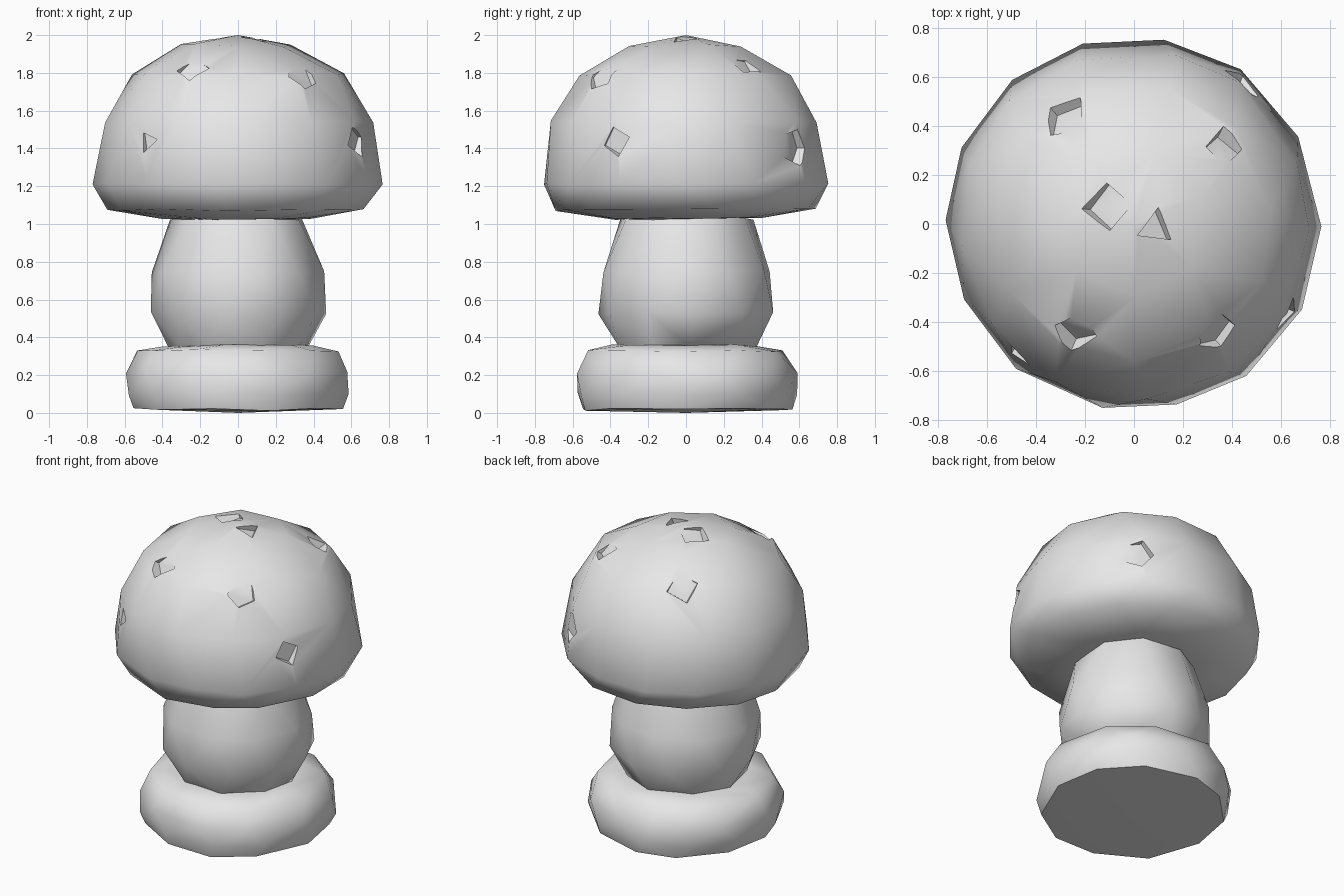
import bpy, bmesh, math, random
from mathutils import Vector, Matrix
from mathutils.bvhtree import BVHTree

if "Cube" in bpy.data.objects:
    bpy.data.objects.remove(bpy.data.objects["Cube"])

random.seed(4)
grey = bpy.data.materials.new("plain grey")
grey.diffuse_color = (0.8, 0.8, 0.8, 1)
grey.use_nodes = True
grey.node_tree.nodes["Principled BSDF"].inputs["Base Color"].default_value = grey.diffuse_color


def hull_from_rings(rings, tips=()):
    """Convex faceted body from irregular rings of (height, radius, points)."""
    bm = bmesh.new()
    for z, r, n in rings:
        start = random.random() * math.tau
        for i in range(n):
            a = start + (i + random.uniform(-0.12, 0.12)) * math.tau / n
            rr = r * random.uniform(0.99, 1.01)
            bm.verts.new((rr * math.cos(a), rr * math.sin(a), z + random.uniform(-0.008, 0.008)))
    for z in tips:
        bm.verts.new((0, 0, z))
    bmesh.ops.convex_hull(bm, input=bm.verts[:])
    bmesh.ops.delete(bm, geom=[v for v in bm.verts if not v.link_faces], context='VERTS')
    bmesh.ops.recalc_face_normals(bm, faces=bm.faces[:])
    return bm


def add_object(name, bm):
    mesh = bpy.data.meshes.new(name)
    bm.to_mesh(mesh)
    mesh.materials.append(grey)
    ob = bpy.data.objects.new(name, mesh)
    bpy.context.collection.objects.link(ob)
    return ob


def smooth(ob):
    bpy.ops.object.select_all(action='DESELECT')
    ob.select_set(True)
    bpy.context.view_layer.objects.active = ob
    bpy.ops.object.shade_smooth_by_angle(angle=math.radians(52))


# Round foot
base = add_object("base", hull_from_rings(
    [(0.355, 0.40, 8), (0.33, 0.53, 10), (0.21, 0.59, 11), (0.10, 0.595, 11), (0.018, 0.56, 11)], [0]))

# Bulging stem
stem = add_object("stem", hull_from_rings(
    [(1.03, 0.36, 9), (0.75, 0.455, 10), (0.53, 0.465, 10), (0.345, 0.37, 9)]))

# Domed cap
cap_bm = hull_from_rings(
    [(1.945, 0.30, 7), (1.79, 0.57, 11), (1.54, 0.715, 13), (1.21, 0.765, 14),
     (1.075, 0.69, 13), (1.03, 0.40, 9)], [2.0])
cap = add_object("cap", cap_bm)

# Shallow chipped pits: x, y, z, sides, radius, turn
pits = [(-0.12, 0.07, 1.98, 4, 0.11, 0.6), (0.10, -0.01, 1.98, 3, 0.09, 0.5),
        (-0.30, 0.46, 1.82, 4, 0.11, 0.3), (0.36, 0.32, 1.82, 4, 0.09, 0.8),
        (-0.24, -0.45, 1.81, 4, 0.10, 0.2), (0.35, -0.45, 1.78, 5, 0.10, 0.4),
        (0.45, 0.58, 1.40, 5, 0.11, 0.9), (0.65, -0.38, 1.43, 4, 0.09, 0.3),
        (-0.48, -0.55, 1.43, 3, 0.07, 0.7)]
tree = BVHTree.FromBMesh(cap_bm)
cut_bm = bmesh.new()
heart = Vector((0, 0, 1.25))
for x, y, z, sides, r, turn in pits:
    ray = (Vector((x, y, z)) - heart).normalized()
    hit = tree.ray_cast(heart, ray)[0]
    facing = ray.to_track_quat('Z', 'Y').to_matrix().to_4x4()
    tilt = Matrix.Rotation(turn, 4, 'Z') @ Matrix.Rotation(0.28, 4, 'X')
    place = Matrix.Translation(hit + ray * 0.045) @ facing @ tilt
    bmesh.ops.create_cone(cut_bm, cap_ends=True, segments=sides, radius1=r * 0.85,
                          radius2=r * 1.1, depth=0.15, matrix=place)
cutter = add_object("pit_cutter", cut_bm)
cutter.hide_render = True

mod = cap.modifiers.new("pits", 'BOOLEAN')
mod.operation = 'DIFFERENCE'
mod.solver = 'EXACT'
mod.object = cutter
deps = bpy.context.evaluated_depsgraph_get()
carved = bpy.data.meshes.new_from_object(cap.evaluated_get(deps))
cap.modifiers.clear()
cap.data = carved
bpy.data.objects.remove(cutter)

for ob in (base, stem, cap):
    smooth(ob)
